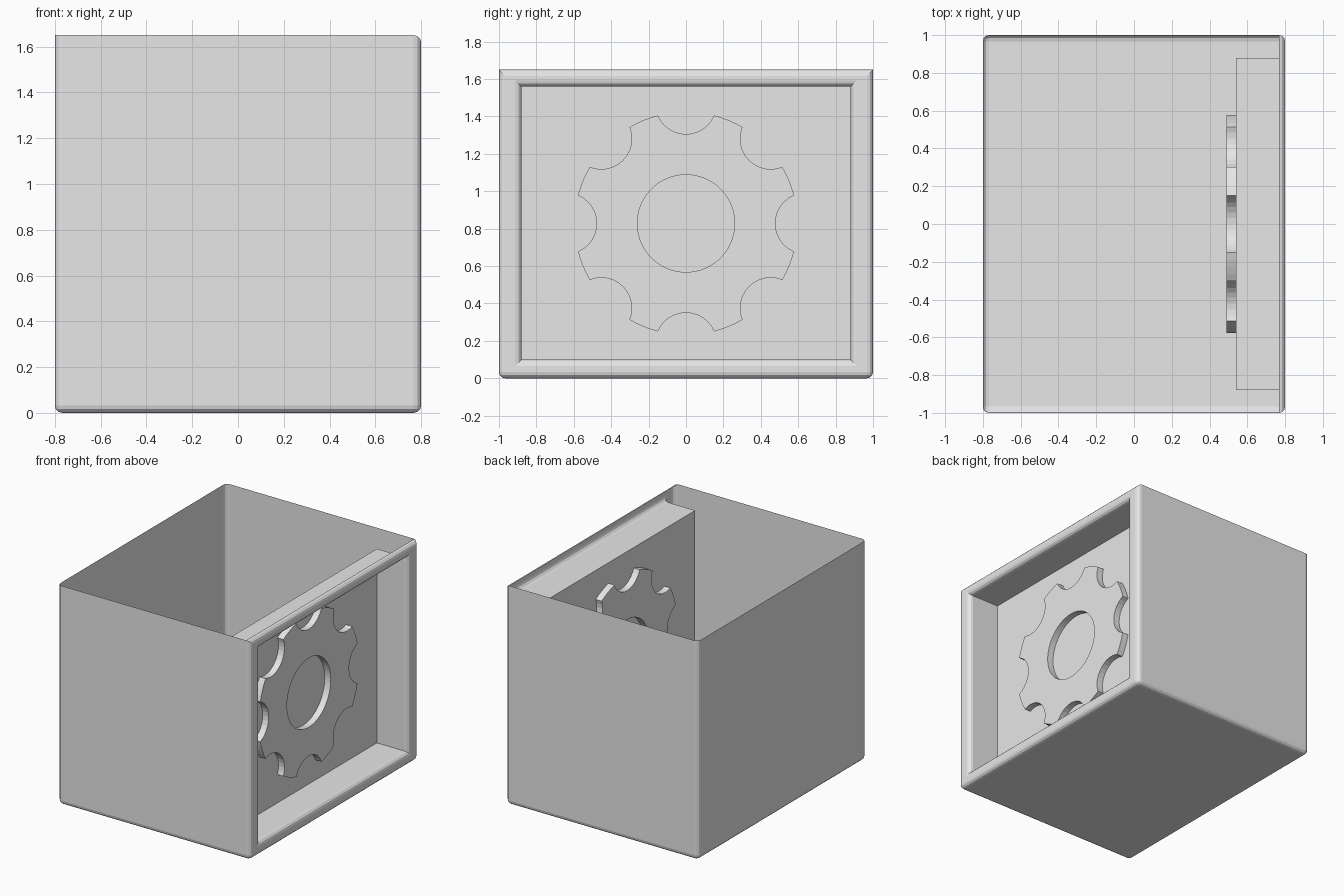
import bpy, bmesh, math
from mathutils import Vector

old = bpy.data.objects.get("Cube")
if old:
    bpy.data.objects.remove(old)

W, D, H = 0.8, 1.0, 1.65          # half width, half depth, height
PLATE_X, MID_Z = 0.54, 0.828      # recessed panel position
ROUND = 0.033

grey = bpy.data.materials.new("light grey")
grey.use_nodes = True
colour = (0.8, 0.8, 0.8, 1)
grey.diffuse_color = colour
grey.node_tree.nodes["Principled BSDF"].inputs["Base Color"].default_value = colour


def add_object(name, bm):
    mesh = bpy.data.meshes.new(name)
    bm.to_mesh(mesh)
    bm.free()
    mesh.materials.append(grey)
    obj = bpy.data.objects.new(name, mesh)
    bpy.context.collection.objects.link(obj)
    return obj


# Open-topped box with a recessed panel in its +x side
bm = bmesh.new()
bmesh.ops.create_cube(bm, size=1)
for v in bm.verts:
    v.co = Vector((v.co.x * 2 * W, v.co.y * 2 * D, (v.co.z + 0.5) * H))
bm.normal_update()
side = next(f for f in bm.faces if f.normal.x > 0.9)
bmesh.ops.inset_region(bm, faces=[side], thickness=0.1)
for v in side.verts:
    v.co.y = math.copysign(0.88, v.co.y)
    v.co.z = 1.56 if v.co.z > MID_Z else 0.1
opening = list(side.edges)
new = bmesh.ops.extrude_discrete_faces(bm, faces=[side])["faces"][0]
for v in new.verts:
    v.co.x = PLATE_X
bm.normal_update()


# Round the outer edges and the recess lip, leaving the rim of the open top
def rounded(edge):
    a, b = (v.co for v in edge.verts)
    mid = (a + b) / 2
    if edge.calc_face_angle(0) < 0.1 or mid.x < W - 0.01 and min(a.x, b.x) > 0:
        return False
    return mid.z < H - 0.01 or mid.x > W - 0.01


bmesh.ops.bevel(bm, geom=[e for e in bm.edges if rounded(e)], offset=ROUND,
                offset_type='OFFSET', segments=3, profile=0.5, affect='EDGES')
bm.normal_update()
top = [f for f in bm.faces if f.normal.z > 0.99 and f.calc_center_median().z > H - 0.001]
bmesh.ops.delete(bm, geom=top, context='FACES')
add_object("open_box", bm)

# Notched ring that stands out on both sides of the recessed panel
NOTCHES, OUTER, HUB = 8, 0.597, 0.26
NOTCH_R, NOTCH_C, HALF = 0.1625, 0.64, 0.15
sweep = math.asin(HALF / NOTCH_R)
half_angle = math.asin(HALF / OUTER)
step = math.tau / NOTCHES
outline = []                       # (angle, radius) pairs
for k in range(NOTCHES):
    for i in range(13):
        phi = sweep * (i / 6 - 1)
        u, w = NOTCH_C - NOTCH_R * math.cos(phi), NOTCH_R * math.sin(phi)
        outline.append((k * step + math.atan2(w, u), math.hypot(u, w)))
    for t in (0.25, 0.5, 0.75):
        outline.append((k * step + half_angle + t * (step - 2 * half_angle), OUTER))

bm = bmesh.new()


def ring(x, radius=None):
    return [bm.verts.new((x, (radius or r) * math.cos(a), MID_Z + (radius or r) * math.sin(a)))
            for a, r in outline]


loops = [ring(PLATE_X + 0.05), ring(PLATE_X - 0.05),
         ring(PLATE_X - 0.05, HUB), ring(PLATE_X + 0.05, HUB)]
n = len(outline)
for j in range(4):
    a, b = loops[j], loops[(j + 1) % 4]
    for i in range(n):
        bm.faces.new((a[i], a[(i + 1) % n], b[(i + 1) % n], b[i]))
bmesh.ops.recalc_face_normals(bm, faces=bm.faces)
add_object("notched_ring", bm)
